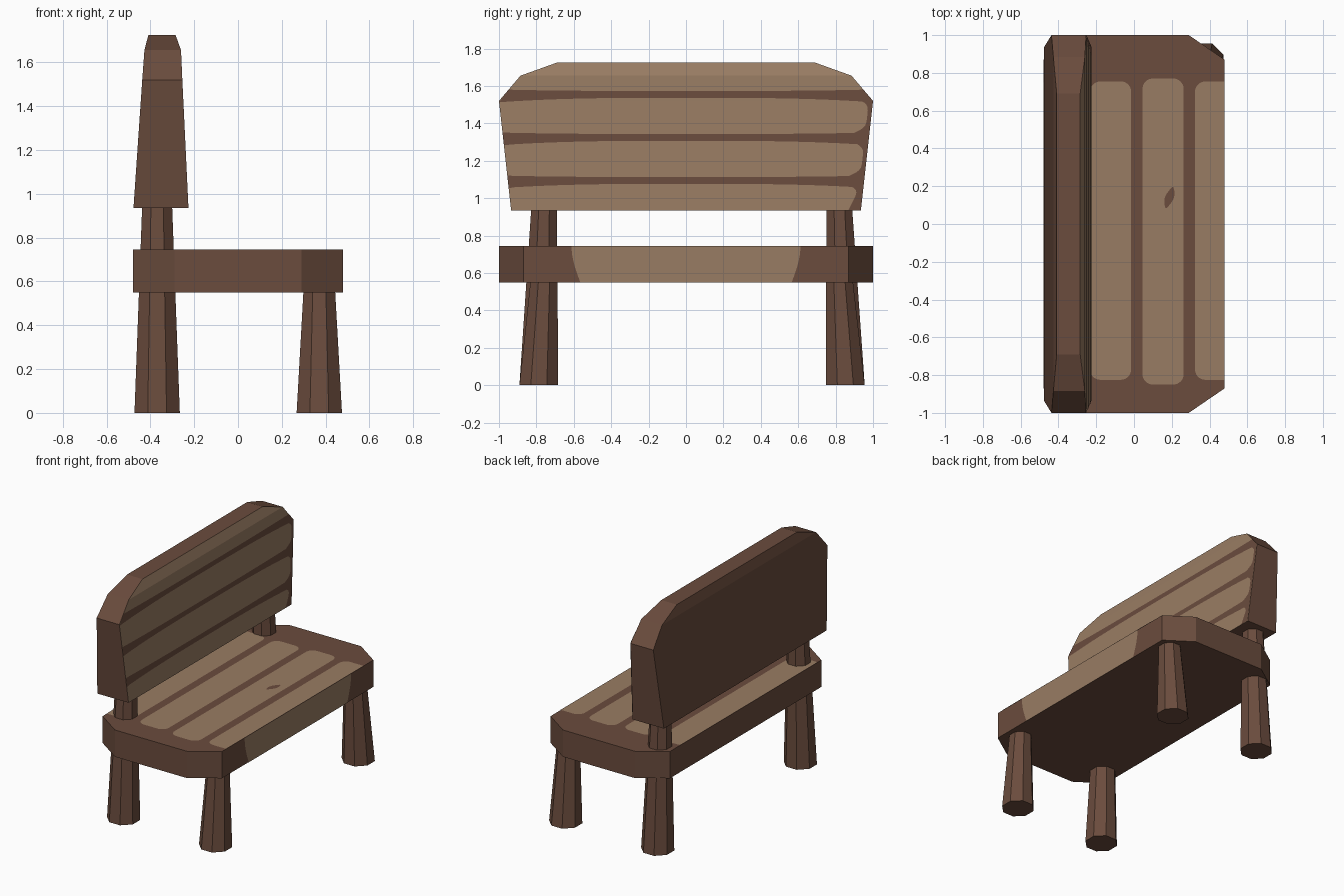
import bpy, math
from mathutils import Vector

if "Cube" in bpy.data.objects:
    bpy.data.objects.remove(bpy.data.objects["Cube"])


def material(name, rgb):
    m = bpy.data.materials.new(name)
    m.diffuse_color = (*rgb, 1)
    m.use_nodes = True
    m.node_tree.nodes["Principled BSDF"].inputs["Base Color"].default_value = m.diffuse_color
    return m


brown = material("dark_brown_wood", (0.145, 0.072, 0.047))
tan = material("light_tan_wood", (0.318, 0.202, 0.125))
LIFT = 0.002


def add(name, verts, faces, mats):
    me = bpy.data.meshes.new(name)
    me.from_pydata(verts, [], faces)
    for m in mats:
        me.materials.append(m)
    me.update()
    ob = bpy.data.objects.new(name, me)
    bpy.context.collection.objects.link(ob)
    return ob


def loft(name, rings, mats):
    """Closed solid through counter-clockwise rings, bottom to top."""
    n = len(rings[0])
    verts = [p for r in rings for p in r]
    faces = [tuple(reversed(range(n))),
             tuple(range(len(verts) - n, len(verts)))]
    for k in range(len(rings) - 1):
        for i in range(n):
            j = (i + 1) % n
            faces.append((k * n + i, k * n + j, (k + 1) * n + j, (k + 1) * n + i))
    return add(name, verts, faces, mats)


def ribbon(name, pairs, mat, outward):
    """Painted flat strip from pairs of edge points, facing outward."""
    verts = [p for pair in pairs for p in pair]
    faces = [(2 * i, 2 * i + 1, 2 * i + 3, 2 * i + 2) for i in range(len(pairs) - 1)]
    m = len(pairs) // 2 * 2
    a, b, c = (Vector(verts[i]) for i in (m - 2, m - 1, m))
    if (b - a).cross(c - b).dot(Vector(outward)) < 0:
        faces = [f[::-1] for f in faces]
    return add(name, verts, faces, [mat])


def lerp(a, b, t):
    return a + (b - a) * t


# Seat: octagonal slab
SB, ST = 0.55, 0.745
outline = [(0.48, -0.87), (0.48, 0.87), (0.29, 1), (-0.29, 1),
           (-0.48, 0.87), (-0.48, -0.87), (-0.29, -1), (0.29, -1)]
loft("seat", [[(x, y, z) for x, y in outline] for z in (SB, ST)], [brown])

# Light boards on the seat top, with rounded ends
R = 0.055
for i, c in enumerate((-0.402, -0.124, 0.154, 0.432)):
    y0, y1 = (-0.85, 0.77) if i == 2 else (-0.825, 0.755)
    ends = [R * (1 - math.cos(k * math.pi / 16)) for k in range(9)]
    pairs = []
    for y, d in [(y0 + e, e) for e in ends] + [(y1 - e, e) for e in reversed(ends)]:
        w = 0.109 - R + math.sqrt(max(0, R * R - (R - d) ** 2))
        pairs.append(((max(c - w, -0.48), y, ST + LIFT), (min(c + w, 0.48), y, ST + LIFT)))
    ribbon(f"seat_board_{i}", pairs, tan, (0, 0, 1))

# Dark knot in one board
knot = []
for k in range(11):
    t = k / 10
    w = 0.02 * math.sin(math.pi * t) + 0.004
    x, y = lerp(0.17, 0.205, t), lerp(0.085, 0.195, t)
    knot.append(((x - w, y, ST + 2 * LIFT), (x + w, y, ST + 2 * LIFT)))
ribbon("seat_knot", knot, brown, (0, 0, 1))

# Light panel on the front edge of the seat
panel = []
for k in range(9):
    t = k / 8
    s = math.sin(t * math.pi / 2)
    z = lerp(SB, ST, t)
    panel.append(((0.48 + LIFT, -0.565 - 0.047 * s, z), (0.48 + LIFT, 0.565 + 0.047 * s, z)))
ribbon("seat_edge_panel", panel, tan, (1, 0, 0))

# Backrest: tapered slab with chamfered top, levels are z, half width, rear x, front x
levels = [(0.935, 0.935, -0.477, -0.226), (1.52, 1.0, -0.437, -0.254),
          (1.655, 0.885, -0.427, -0.26), (1.725, 0.69, -0.409, -0.285)]
back = loft("backrest", [[(b, -w, z), (f, -w, z), (f, w, z), (b, w, z)]
                         for z, w, b, f in levels], [brown, tan])
for p in back.data.polygons:
    if p.normal.x > 0.8:
        p.material_index = 1


def back_at(z):
    """Half width and front x of the backrest at height z."""
    for (z0, w0, _, f0), (z1, w1, _, f1) in zip(levels, levels[1:]):
        if z <= z1:
            t = (z - z0) / (z1 - z0)
            return lerp(w0, w1, t), lerp(f0, f1, t)
    return levels[-1][1], levels[-1][3]


def on_back(y, z):
    w, f = back_at(z)
    return (f + LIFT, max(-w, min(w, y)), z)


# Dark gaps across the backrest, wider toward the ends
gaps = (1.095, 1.325, 1.555)
for i, g in enumerate(gaps):
    pairs = []
    for k in range(25):
        y = -1 + k / 12
        h = 0.018 + 0.016 * abs(y) ** 3
        zc = g - 0.008 * abs(y) ** 3
        pairs.append((on_back(y, zc - h), on_back(y, zc + h)))
    ribbon(f"backrest_gap_{i}", pairs, brown, (1, 0, 0))

# Dark margin at the far end of the backrest, flaring at the gaps
margin = []
for k in range(49):
    z = lerp(0.936, 1.575, k / 48)
    w = back_at(z)[0]
    m = 0.022 + sum(0.09 * math.exp(-((z - g) / 0.038) ** 2) for g in gaps)
    m += 0.045 * max(0, (1.05 - z) / 0.115)
    m *= min(1, (1.58 - z) / 0.04)
    margin.append((on_back(w - m, z), on_back(w, z)))
ribbon("backrest_margin", margin, brown, (1, 0, 0))

# Legs: tapered octagons leaning slightly; rear ones run up to the backrest
for side, yb, lean in (("left", -0.787, 0.028), ("right", 0.852, -0.032)):
    for kind, x, top, r in (("front", 0.371, 0.56, 0.078), ("rear", -0.369, 0.945, 0.074)):
        rings = []
        for z, y, rad in ((0, yb, 0.112), (top, yb + lean, r)):
            rings.append([(x + rad * math.cos(a), y + rad * math.sin(a), z)
                          for a in (math.pi / 8 + i * math.pi / 4 for i in range(8))])
        loft(f"{kind}_leg_{side}", rings, [brown])
